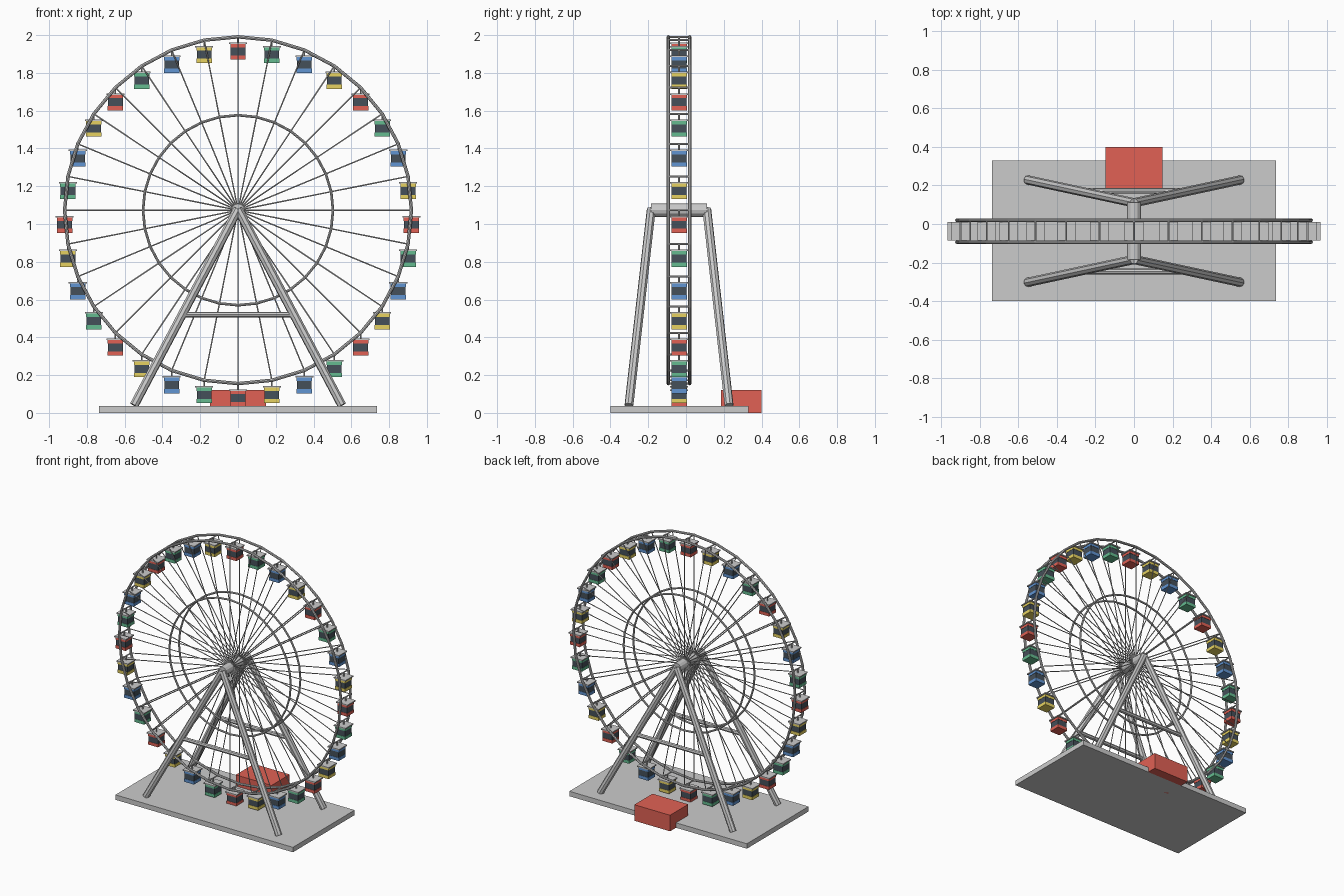
import bpy, bmesh
from math import sin, cos, pi
from mathutils import Vector, Matrix

if "Cube" in bpy.data.objects:
    bpy.data.objects.remove(bpy.data.objects["Cube"])

YC, ZC = -0.037, 1.073      # wheel centre
R, R_IN, N = 0.918, 0.503, 32
HALF = 0.057                # half spacing of the two wheel faces


def material(name, rgb):
    m = bpy.data.materials.new(name)
    m.diffuse_color = (*rgb, 1)
    m.use_nodes = True
    m.node_tree.nodes["Principled BSDF"].inputs["Base Color"].default_value = m.diffuse_color
    return m


def finish(name, bm, mat=None):
    me = bpy.data.meshes.new(name)
    bm.to_mesh(me)
    bm.free()
    ob = bpy.data.objects.new(name, me)
    bpy.context.collection.objects.link(ob)
    if mat:
        me.materials.append(mat)
    return ob


def box(bm, lo, hi):
    lo, hi = Vector(lo), Vector(hi)
    m = Matrix.Translation((lo + hi) / 2) @ Matrix.Diagonal((*(hi - lo), 1))
    bmesh.ops.create_cube(bm, size=1, matrix=m)


def rod(bm, a, b, r, sides=6):
    a, b = Vector(a), Vector(b)
    d = b - a
    m = Matrix.Translation((a + b) / 2) @ d.to_track_quat('Z', 'Y').to_matrix().to_4x4()
    bmesh.ops.create_cone(bm, cap_ends=True, segments=sides, radius1=r, radius2=r,
                          depth=d.length, matrix=m)


def on_wheel(i, r, dy=0):
    a = 2 * pi * i / N
    return Vector((r * sin(a), YC + dy, ZC + r * cos(a)))


def ring(bm, r, tube, dy, sides=8):
    loops = []
    for i in range(N):
        loops.append([bm.verts.new(on_wheel(i, r + tube * cos(2 * pi * k / sides),
                                            dy + tube * sin(2 * pi * k / sides)))
                      for k in range(sides)])
    for i in range(N):
        p, q = loops[i], loops[(i + 1) % N]
        for k in range(sides):
            j = (k + 1) % sides
            bm.faces.new((p[k], p[j], q[j], q[k]))
    bmesh.ops.recalc_face_normals(bm, faces=bm.faces)


red = material("red", (0.75, 0.12, 0.09))
green = material("green", (0.13, 0.5, 0.28))
blue = material("blue", (0.12, 0.3, 0.65))
yellow = material("yellow", (0.8, 0.65, 0.12))
glass = material("dark_glass", (0.06, 0.08, 0.1))

# base slab and ticket booth
bm = bmesh.new()
box(bm, (-0.735, -0.4, 0), (0.735, 0.33, 0.037))
finish("base", bm)
bm = bmesh.new()
box(bm, (-0.148, 0.185, 0), (0.148, 0.4, 0.12))
finish("booth", bm, red)

# A-frame supports with cross braces
legs, braces = bmesh.new(), bmesh.new()
for s in (-1, 1):
    top = Vector((0, YC + s * 0.147, ZC + 0.005))
    for x in (-1, 1):
        rod(legs, (x * 0.55, YC + s * 0.265, 0.04), top, 0.024, 8)
    rod(braces, (-0.285, YC + s * 0.209, 0.52), (0.285, YC + s * 0.209, 0.52), 0.015, 8)
finish("support_legs", legs)
finish("leg_braces", braces)

# axle
bm = bmesh.new()
rod(bm, (0, YC - 0.148, ZC), (0, YC + 0.148, ZC), 0.035, 12)
finish("axle", bm)

# rims, inner rings, spokes and rim crossbars
rims, inner, spokes, bars = (bmesh.new() for _ in range(4))
for s in (-HALF, HALF):
    ring(rims, R, 0.009, s)
    ring(inner, R_IN, 0.007, s)
    for i in range(N):
        rod(spokes, on_wheel(i, 0.02, s), on_wheel(i, R, s), 0.0035)
for i in range(N):
    rod(bars, on_wheel(i, R, -HALF), on_wheel(i, R, HALF), 0.005)
finish("outer_rims", rims)
finish("inner_rings", inner)
finish("spokes", spokes)
finish("rim_crossbars", bars)

# cabins stay upright, colours repeat around the wheel
parts = [bmesh.new() for _ in range(4)]
windows, roofs, hangers = (bmesh.new() for _ in range(3))


def block(bm, p, half, z0, z1):
    box(bm, p + Vector((-half, -half, z0)), p + Vector((half, half, z1)))


for i in range(N):
    p = on_wheel(i, R)
    block(parts[i % 4], p, 0.041, -0.121, -0.098)
    block(parts[i % 4], p, 0.041, -0.056, -0.038)
    block(windows, p, 0.039, -0.098, -0.056)
    block(roofs, p, 0.048, -0.038, -0.030)
    rod(hangers, p, p + Vector((0, 0, -0.032)), 0.005)
for bm, name, mat in zip(parts, ("red", "green", "blue", "yellow"), (red, green, blue, yellow)):
    finish(name + "_cabins", bm, mat)
finish("cabin_windows", windows, glass)
finish("cabin_roofs", roofs)
finish("cabin_hangers", hangers)
